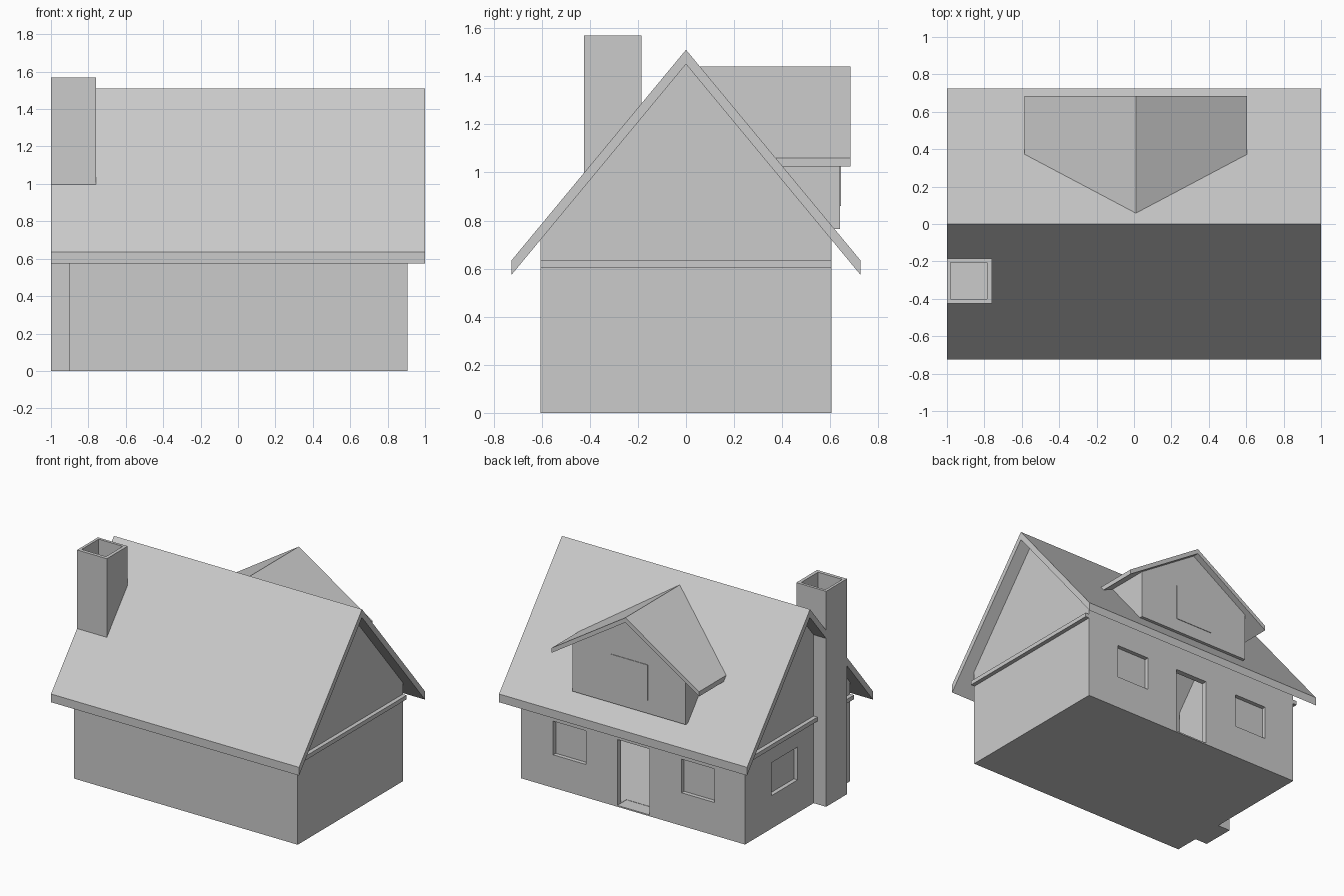
import bpy, bmesh
from mathutils import Vector

if "Cube" in bpy.data.objects:
    bpy.data.objects.remove(bpy.data.objects["Cube"])

SLOPE = 0.875 / 0.725          # main roof pitch
RIDGE, ROOF_T = 1.51, 0.06


def prism(name, profile, axis, a, b, clip=None):
    """Extrude a 2D profile along 'x' (profile = y,z) or 'y' (profile = x,z)."""
    bm = bmesh.new()
    place = (lambda p, t: (t, p[0], p[1])) if axis == 'x' else (lambda p, t: (p[0], t, p[1]))
    face = bm.faces.new([bm.verts.new(place(p, a)) for p in profile])
    ext = bmesh.ops.extrude_face_region(bm, geom=[face])
    for v in ext['geom']:
        if isinstance(v, bmesh.types.BMVert):
            v.co[0 if axis == 'x' else 1] += b - a
    bmesh.ops.recalc_face_normals(bm, faces=bm.faces)
    if clip:
        co, no = clip
        cut = bmesh.ops.bisect_plane(bm, geom=bm.verts[:] + bm.edges[:] + bm.faces[:],
                                     plane_co=co, plane_no=no, clear_inner=True)
        edges = [e for e in cut['geom_cut'] if isinstance(e, bmesh.types.BMEdge)]
        bmesh.ops.holes_fill(bm, edges=edges)
        bmesh.ops.recalc_face_normals(bm, faces=bm.faces)
    me = bpy.data.meshes.new(name)
    bm.to_mesh(me)
    bm.free()
    ob = bpy.data.objects.new(name, me)
    bpy.context.collection.objects.link(ob)
    return ob


def box(name, x0, x1, y0, y1, z0, z1):
    return prism(name, [(y0, z0), (y1, z0), (y1, z1), (y0, z1)], 'x', x0, x1)


def subtract(ob, cutters):
    for c in cutters:
        m = ob.modifiers.new('cut', 'BOOLEAN')
        m.operation, m.object, m.solver = 'DIFFERENCE', c, 'EXACT'
    bpy.context.view_layer.update()
    dg = bpy.context.evaluated_depsgraph_get()
    me = bpy.data.meshes.new_from_object(ob.evaluated_get(dg))
    ob.modifiers.clear()
    ob.data = me
    for c in cutters:
        bpy.data.objects.remove(c)


def gable_roof(centre, half, ridge, slope, t):
    """Closed inverted-V outline of a roof with vertical thickness t."""
    top = [(centre - half, ridge - slope * half), (centre, ridge), (centre + half, ridge - slope * half)]
    return top + [(u, z - t) for u, z in reversed(top)]


# Hollow house walls with pointed gable ends
eave = RIDGE - ROOF_T - SLOPE * 0.605
walls = prism('walls', [(-0.605, 0), (0.605, 0), (0.605, eave), (0, RIDGE - ROOF_T), (-0.605, eave)],
              'x', -0.9, 0.905)
cutters = [box('room', -0.86, 0.865, -0.565, 0.565, 0.012, 1.6),
           box('doorway', -0.13, 0.13, 0.5, 0.7, 0.01, 0.49)]
# Shallow window recesses: two at the back, one on the left
for x in (-0.52, 0.515):
    cutters.append(box('window', x - 0.132, x + 0.132, 0.575, 0.7, 0.24, 0.485))
cutters.append(box('window', -1.0, -0.87, 0.0, 0.3, 0.24, 0.48))
subtract(walls, cutters)

# Main roof
prism('main_roof', gable_roof(0, 0.725, RIDGE, SLOPE, ROOF_T), 'x', -1, 1)

# Trim ledges under the gables
box('ledge_right', 0.895, 0.935, -0.605, 0.605, 0.605, 0.635)
box('ledge_left', -0.93, -0.89, -0.605, 0.605, 0.605, 0.635)

# Chimney with open flue
chimney = box('chimney', -1, -0.76, -0.425, -0.185, 0, 1.57)
subtract(chimney, [box('flue', -0.98, -0.785, -0.4, -0.205, 1.3, 1.7)])

# Dormer at the back, trimmed just under the main roof surface
clip = (Vector((0, 0, RIDGE - 0.03)), Vector((0, SLOPE, 1)).normalized())
C, PITCH = 0.01, 0.38 / 0.595
side = 1.405 - PITCH * 0.455
prism('dormer_walls', [(C - 0.455, 0.765), (C + 0.455, 0.765), (C + 0.455, side), (C, 1.405),
                       (C - 0.455, side)], 'y', 0.0, 0.64, clip)
prism('dormer_roof', gable_roof(C, 0.595, 1.44, PITCH, 0.035), 'y', 0.0, 0.685, clip)
box('dormer_window', C - 0.15, C + 0.15, 0.635, 0.644, 0.86, 1.12)
